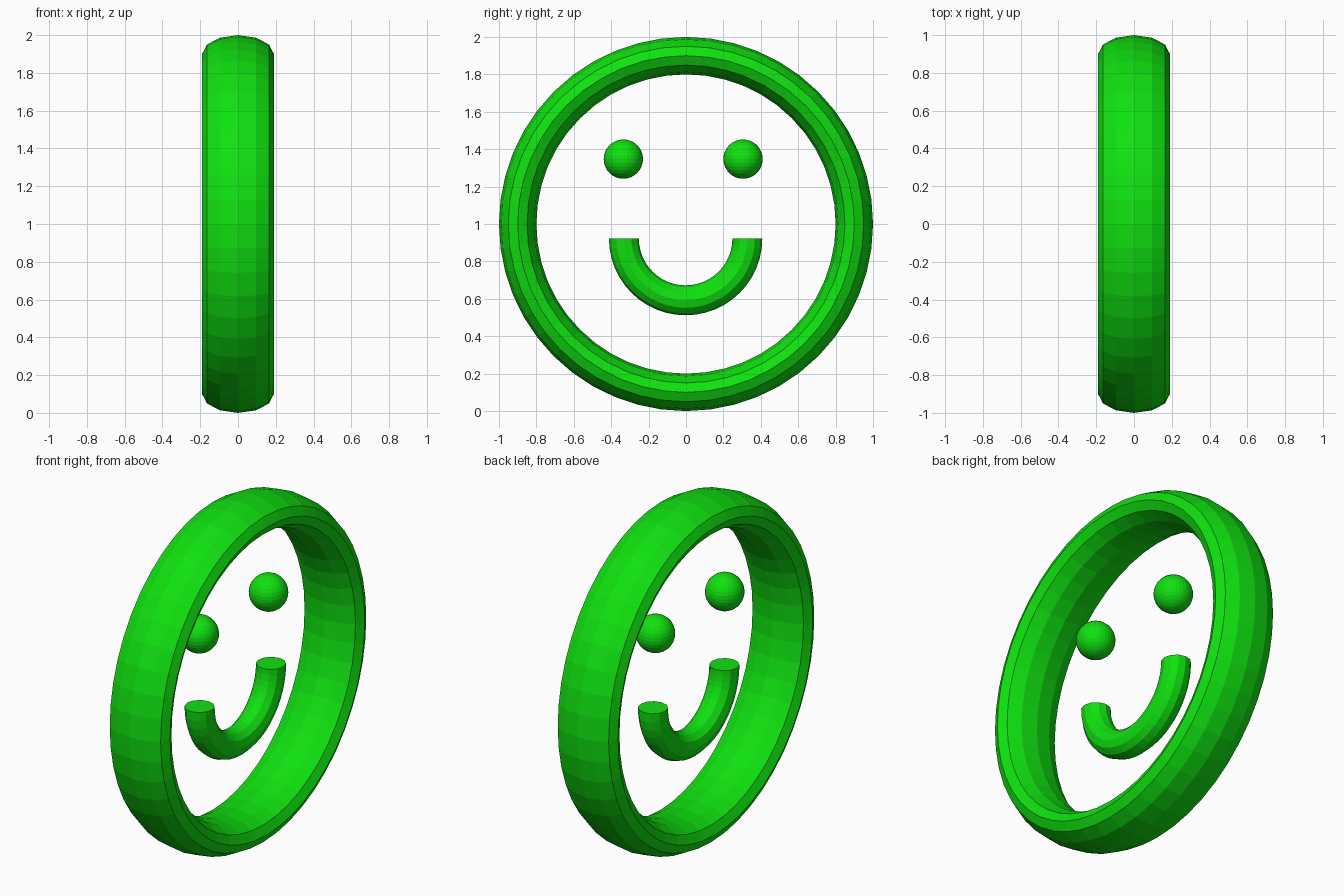
import bpy, bmesh
from math import pi, cos, sin
from mathutils import Matrix

cube = bpy.data.objects.get("Cube")
if cube:
    bpy.data.objects.remove(cube, do_unlink=True)

GREEN = (0.005, 0.75, 0.005, 1.0)
green = bpy.data.materials.new("bright green")
green.diffuse_color = GREEN
green.use_nodes = True
green.node_tree.nodes["Principled BSDF"].inputs["Base Color"].default_value = GREEN

FACE_X = -0.016  # plane of the eyes and mouth


def finish(name, bm, location):
    bmesh.ops.recalc_face_normals(bm, faces=bm.faces)
    mesh = bpy.data.meshes.new(name)
    bm.to_mesh(mesh)
    bm.free()
    mesh.materials.append(green)
    obj = bpy.data.objects.new(name, mesh)
    obj.location = location
    bpy.context.collection.objects.link(obj)
    return obj


def swept_arc(name, location, major, minor, half_width, start, sweep, steps, sides=12):
    """Sweep an oval section about the x axis; a partial sweep gets end caps."""
    bm = bmesh.new()
    closed = abs(sweep - 2 * pi) < 1e-6
    rings = []
    for i in range(steps if closed else steps + 1):
        a = start + sweep * i / steps
        ring = []
        for j in range(sides):
            t = 2 * pi * j / sides
            r = major + minor * cos(t)
            ring.append(bm.verts.new((half_width * sin(t), r * cos(a), r * sin(a))))
        rings.append(ring)
    for i in range(steps):
        a, b = rings[i], rings[(i + 1) % len(rings)]
        for j in range(sides):
            k = (j + 1) % sides
            bm.faces.new((a[j], a[k], b[k], b[j]))
    if not closed:
        bm.faces.new(rings[0])
        bm.faces.new(rings[-1])
    return finish(name, bm, location)


# Outer ring: a torus stretched along x
swept_arc("outer_ring", (0, 0, 1), 0.9, 0.1, 0.19, 0, 2 * pi, 48)

# Smiling mouth: lower half of a torus with flat ends
swept_arc("mouth", (FACE_X, -0.002, 0.922), 0.33, 0.08, 0.08, pi, pi, 24)

# Eyes
for name, y in (("right_eye", -0.335), ("left_eye", 0.305)):
    bm = bmesh.new()
    bmesh.ops.create_uvsphere(bm, u_segments=32, v_segments=16, radius=0.105,
                              matrix=Matrix.Identity(4))
    finish(name, bm, (FACE_X, y, 1.347))
